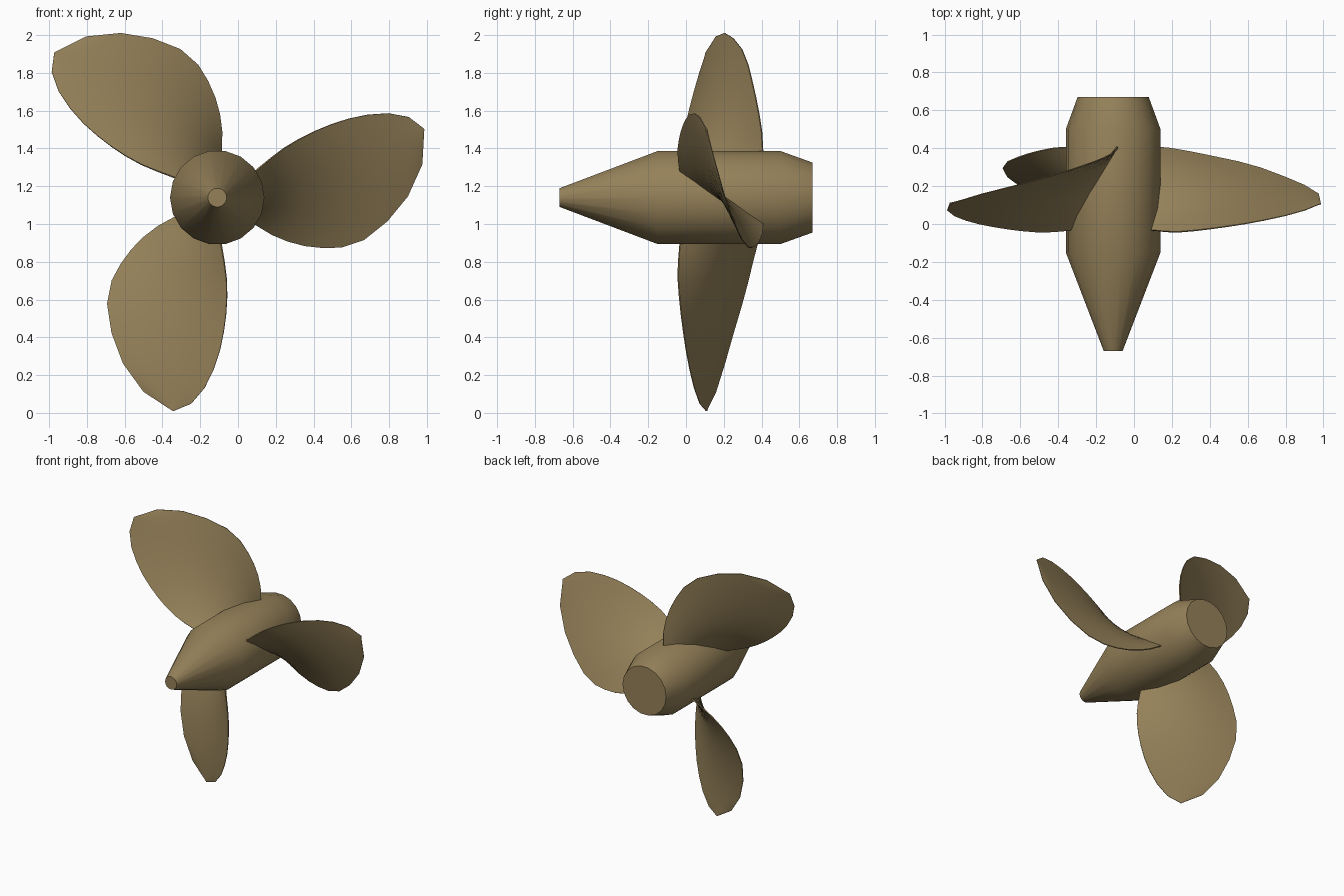
import bpy, bmesh, math

cube = bpy.data.objects.get("Cube")
if cube:
    bpy.data.objects.remove(cube, do_unlink=True)

AXIS_X, AXIS_Z = -0.11, 1.14    # shaft axis runs along y
PITCH = 0.36                    # axial travel per radian of the blade helix

brass = bpy.data.materials.new("brass")
brass.use_nodes = True
colour = (0.30, 0.22, 0.10, 1)
brass.diffuse_color = colour
brass.node_tree.nodes["Principled BSDF"].inputs["Base Color"].default_value = colour


def skin(name, rings, smooth_angle):
    """Join equal closed rings of points into a capped solid."""
    bm = bmesh.new()
    loops = [[bm.verts.new(p) for p in ring] for ring in rings]
    count = len(loops[0])
    for a, b in zip(loops, loops[1:]):
        for i in range(count):
            j = (i + 1) % count
            bm.faces.new((a[i], a[j], b[j], b[i]))
    bm.faces.new(loops[0])
    bm.faces.new(loops[-1])
    bmesh.ops.remove_doubles(bm, verts=bm.verts, dist=0.0005)
    bmesh.ops.recalc_face_normals(bm, faces=bm.faces)
    mesh = bpy.data.meshes.new(name)
    bm.to_mesh(mesh)
    bm.free()
    mesh.materials.append(brass)
    obj = bpy.data.objects.new(name, mesh)
    bpy.context.collection.objects.link(obj)
    bpy.ops.object.select_all(action='DESELECT')
    obj.select_set(True)
    bpy.context.view_layer.objects.active = obj
    bpy.ops.object.shade_smooth_by_angle(angle=math.radians(smooth_angle))
    return obj


def polar(r, angle, y):
    return (AXIS_X + r * math.cos(angle), y, AXIS_Z + r * math.sin(angle))


# Hub: tapered nose, straight barrel, short tail taper
hub_profile = [(-0.67, 0.05), (-0.15, 0.25), (0.50, 0.25), (0.67, 0.188)]
SIDES = 18
skin("hub", [[polar(r, math.tau * i / SIDES, y) for i in range(SIDES)]
             for y, r in hub_profile], 30)

# Blade stations: radius, trailing angle, leading angle (degrees)
stations = [
    (0.18, -35, 34), (0.25, -35, 35), (0.35, -34, 36.3), (0.44, -31.7, 36.5),
    (0.53, -28.8, 35.6), (0.62, -25.4, 34.3), (0.71, -21.8, 32.8),
    (0.81, -16, 31), (0.91, -7.9, 28.8), (1.01, 0.4, 26.2),
    (1.10, 9.2, 22.8), (1.154, 18.2, 18.4),
]
CHORD = 10


def blade_point(r, theta, offset, turn):
    """Point on the helical blade surface, pushed along its normal."""
    length = math.hypot(PITCH, r)
    y = 0.187 + 0.02 * r ** 4 - PITCH * theta + offset * r / length
    return polar(r, theta + offset * PITCH / (length * r) + turn, y)


def blade_ring(r, low, high, turn):
    front, back = [], []
    for i in range(CHORD + 1):
        u = i / CHORD
        theta = math.radians(low + (high - low) * u)
        half = (0.004 + 0.010 * math.sin(math.pi * u)) * (1.2 - 0.7 * r)
        front.append(blade_point(r, theta, -half, turn))
        back.append(blade_point(r, theta, half, turn))
    return front + back[::-1]


# Three blades spaced evenly round the hub
for k, label in enumerate(("left", "upper", "lower")):
    turn = math.tau * k / 3
    skin(label + "_blade", [blade_ring(*s, turn) for s in stations], 40)
